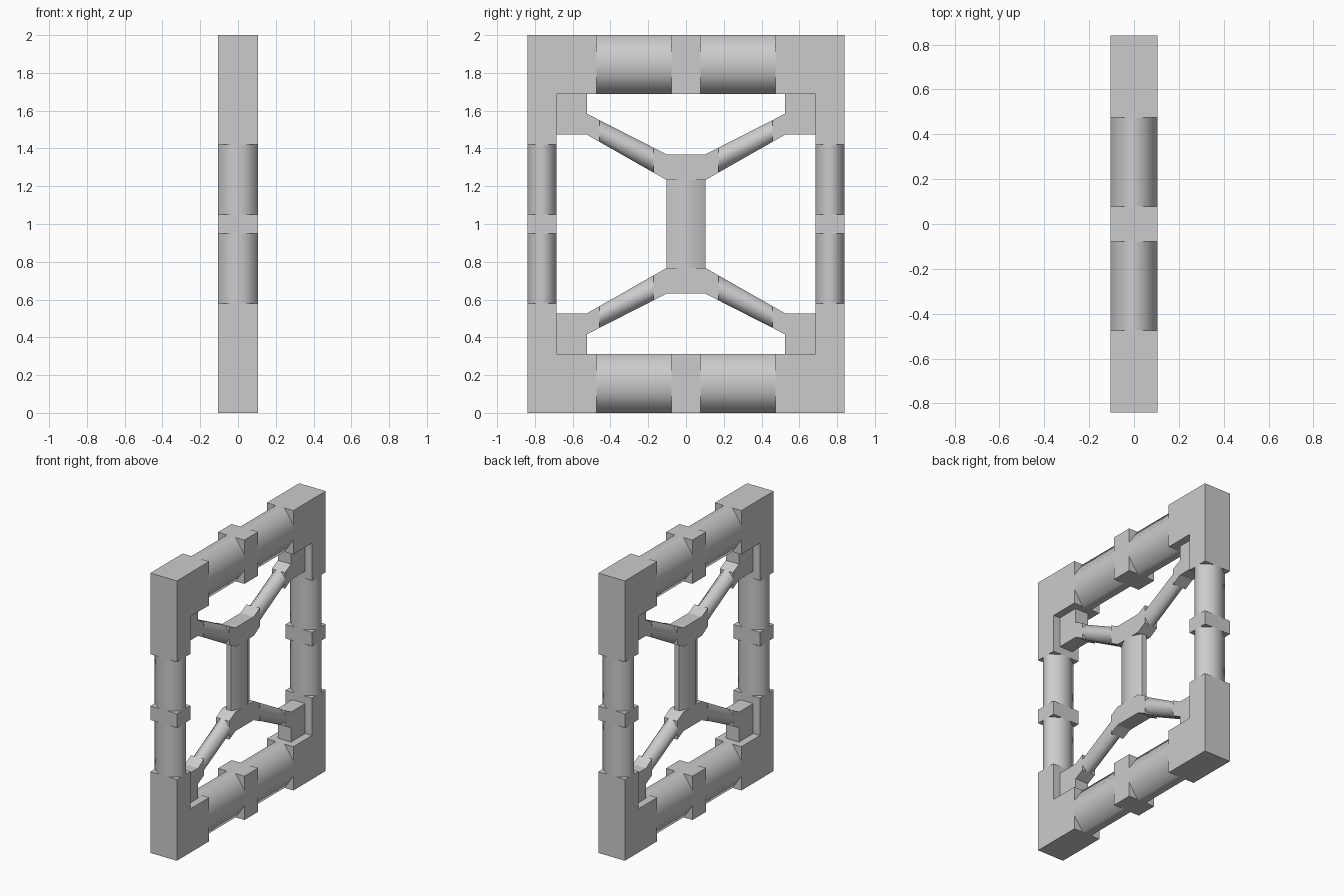
import bpy, bmesh, math

if "Cube" in bpy.data.objects:
    bpy.data.objects.remove(bpy.data.objects["Cube"])

CZ = 1.0                 # every part is modelled around the frame centre
FRAME_X, BRACE_X = 0.105, 0.052


def finish(name, bm, mirror_y, mirror_z):
    bmesh.ops.recalc_face_normals(bm, faces=bm.faces)
    mesh = bpy.data.meshes.new(name)
    bm.to_mesh(mesh)
    bm.free()
    ob = bpy.data.objects.new(name, mesh)
    bpy.context.collection.objects.link(ob)
    ob.location.z = CZ
    if mirror_y or mirror_z:
        mod = ob.modifiers.new("mirror", 'MIRROR')
        mod.use_axis = (False, mirror_y, mirror_z)
        mod.use_mirror_merge = False
    return ob


def plate(name, profile, half_x, mirror_y=False, mirror_z=False):
    """Extrude a (y, z) outline through the thickness."""
    bm = bmesh.new()
    face = bm.faces.new([bm.verts.new((-half_x, y, z)) for y, z in profile])
    ext = bmesh.ops.extrude_face_region(bm, geom=[face])["geom"]
    verts = [v for v in ext if isinstance(v, bmesh.types.BMVert)]
    bmesh.ops.translate(bm, verts=verts, vec=(2 * half_x, 0, 0))
    return finish(name, bm, mirror_y, mirror_z)


def rect(y0, y1, z0, z1):
    return [(y0, z0), (y1, z0), (y1, z1), (y0, z1)]


def chamfered_bar(name, ends, half_x, flat_x, flat, mirror_y=False, mirror_z=False):
    """Eight-sided smooth bar; each end is a pair of (y, z) edge points.
    flat = fraction of the depth left flat on the broad side."""
    bm = bmesh.new()
    rings = []
    for (y0, z0), (y1, z1) in ends:
        a, b = (1 - flat) / 2, (1 + flat) / 2
        section = [(-flat_x, 0), (flat_x, 0), (half_x, a), (half_x, b),
                   (flat_x, 1), (-flat_x, 1), (-half_x, b), (-half_x, a)]
        rings.append([bm.verts.new((x, y0 + (y1 - y0) * t, z0 + (z1 - z0) * t))
                      for x, t in section])
    for i in range(8):
        j = (i + 1) % 8
        bm.faces.new((rings[0][i], rings[0][j], rings[1][j], rings[1][i]))
    ob = finish(name, bm, mirror_y, mirror_z)
    bpy.ops.object.select_all(action='DESELECT')
    bpy.context.view_layer.objects.active = ob
    ob.select_set(True)
    bpy.ops.object.shade_smooth_by_angle(angle=math.radians(60))
    return ob


# Outer frame: L-shaped corners, rail and post collars
plate("frame_corners", [(0.475, 1.0), (0.84, 1.0), (0.84, 0.42), (0.685, 0.42),
                        (0.685, 0.687), (0.475, 0.687)], FRAME_X, True, True)
plate("rail_collars", rect(-0.077, 0.077, 0.687, 1.0), FRAME_X, False, True)
plate("post_collars", rect(0.685, 0.84, -0.05, 0.05), FRAME_X, True)

# Outer frame: chamfered rail and post lengths
chamfered_bar("rails", [((0.077, 0.687), (0.077, 1.0)), ((0.475, 0.687), (0.475, 1.0))],
              FRAME_X, 0.035, 0.35, True, True)
chamfered_bar("posts", [((0.685, 0.05), (0.84, 0.05)), ((0.685, 0.42), (0.84, 0.42))],
              FRAME_X, 0.035, 0.36, True, True)

# Inner brace: edge lines of the diagonal struts
def upper(y): return 0.369 + (y - 0.103) * (0.584 - 0.369) / (0.525 - 0.103)
def lower(y): return 0.233 + (y - 0.103) * (0.473 - 0.233) / (0.525 - 0.103)

IN, OUT = 0.172, 0.457
plate("brace_corner_blocks", [(0.685, 0.473), (0.685, 0.687), (0.525, 0.687), (0.525, 0.584),
                              (OUT, upper(OUT)), (OUT, lower(OUT)), (0.525, 0.473)],
      BRACE_X, True, True)
half_hub = [(0.103, 0.233), (IN, lower(IN)), (IN, upper(IN)), (0.103, 0.369)]
plate("brace_hubs", half_hub + [(-y, z) for y, z in reversed(half_hub)],
      BRACE_X, False, True)
chamfered_bar("brace_struts", [((y, lower(y)), (y, upper(y))) for y in (IN, OUT)],
              BRACE_X, 0.018, 0.35, True, True)

# Central upright
chamfered_bar("centre_column", [((-0.103, z), (0.103, z)) for z in (-0.233, 0.233)],
              BRACE_X, 0.018, 0.37)
